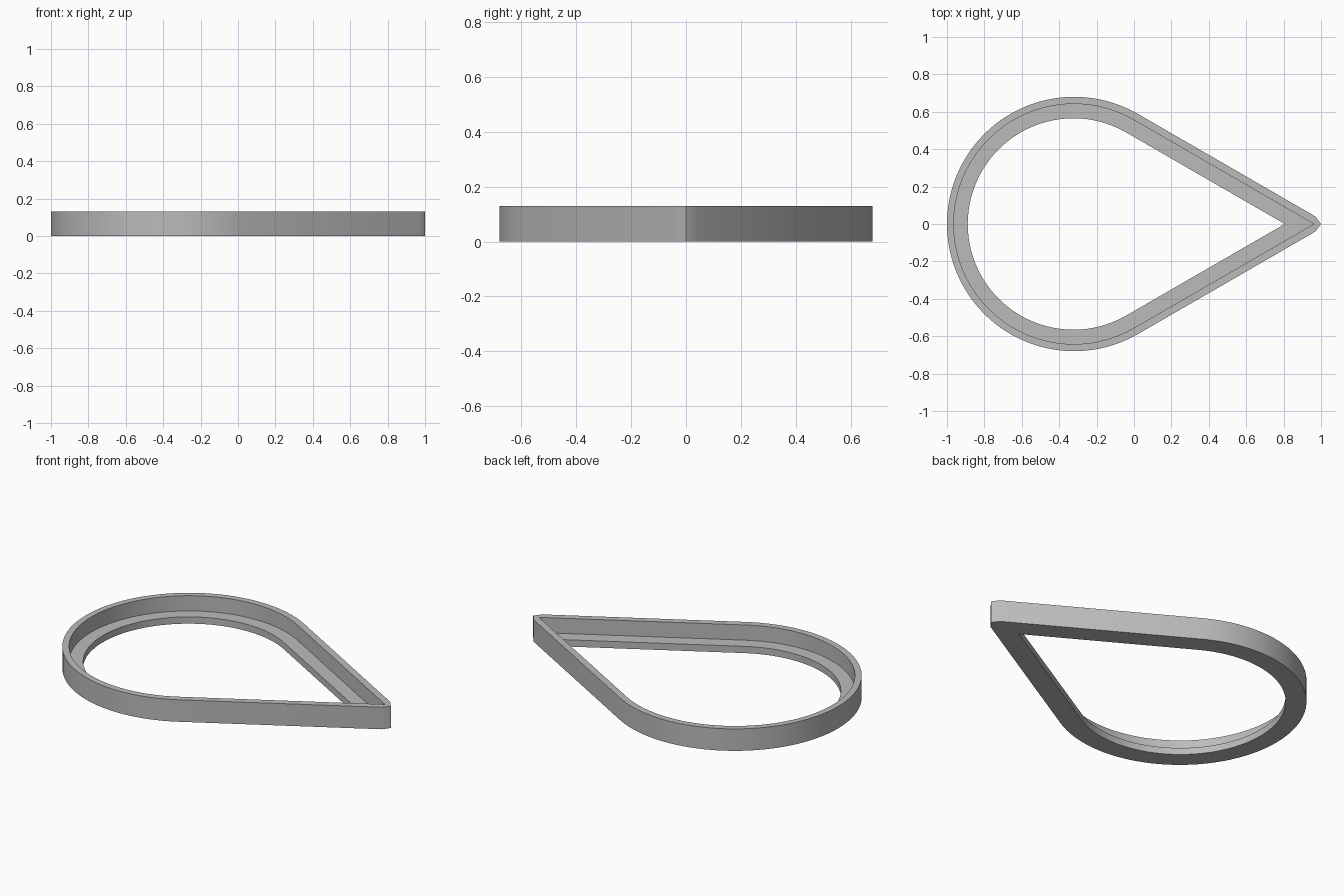
import bpy
import bmesh
from math import sin, cos, radians, sqrt

cube = bpy.data.objects.get("Cube")
if cube:
    bpy.data.objects.remove(cube)

HEIGHT = 0.13
LEDGE = 0.04
ARC_STEPS = 64


def teardrop(radius, centre, tip=None):
    """Round end closed by two tangent lines; tip blunts the point."""
    pts = []
    for i in range(ARC_STEPS + 1):
        a = radians(60 + 240 * i / ARC_STEPS)
        pts.append((centre + radius * cos(a), radius * sin(a)))
    apex = centre + 2 * radius
    shoulder_x = apex - 0.07
    shoulder_y = 0.07 / sqrt(3)
    pts += [(shoulder_x, -shoulder_y), (tip or apex, 0), (shoulder_x, shoulder_y)]
    return pts


outer = teardrop(0.68, -0.32, tip=1.0)
wall = teardrop(0.642, -0.322)
inner = teardrop(0.565, -0.324)

# Stepped cross-section carried around the teardrop
section = [(outer, 0), (outer, HEIGHT), (wall, HEIGHT),
           (wall, LEDGE), (inner, LEDGE), (inner, 0)]

bm = bmesh.new()
rings = [[bm.verts.new((x, y, z)) for x, y in outline] for outline, z in section]
n = len(outer)
for k, ring in enumerate(rings):
    following = rings[(k + 1) % len(rings)]
    for i in range(n):
        j = (i + 1) % n
        bm.faces.new((ring[i], ring[j], following[j], following[i]))
bmesh.ops.recalc_face_normals(bm, faces=bm.faces)

mesh = bpy.data.meshes.new("teardrop_frame")
bm.to_mesh(mesh)
bm.free()
frame = bpy.data.objects.new("teardrop_frame", mesh)
bpy.context.collection.objects.link(frame)

# Plain grey finish
grey = bpy.data.materials.new("plain grey")
grey.use_nodes = True
colour = (0.5, 0.5, 0.5, 1)
grey.diffuse_color = colour
grey.node_tree.nodes["Principled BSDF"].inputs["Base Color"].default_value = colour
mesh.materials.append(grey)

# Smooth curves, crisp steps
bpy.ops.object.select_all(action="DESELECT")
frame.select_set(True)
bpy.context.view_layer.objects.active = frame
bpy.ops.object.shade_smooth_by_angle(angle=radians(30))
